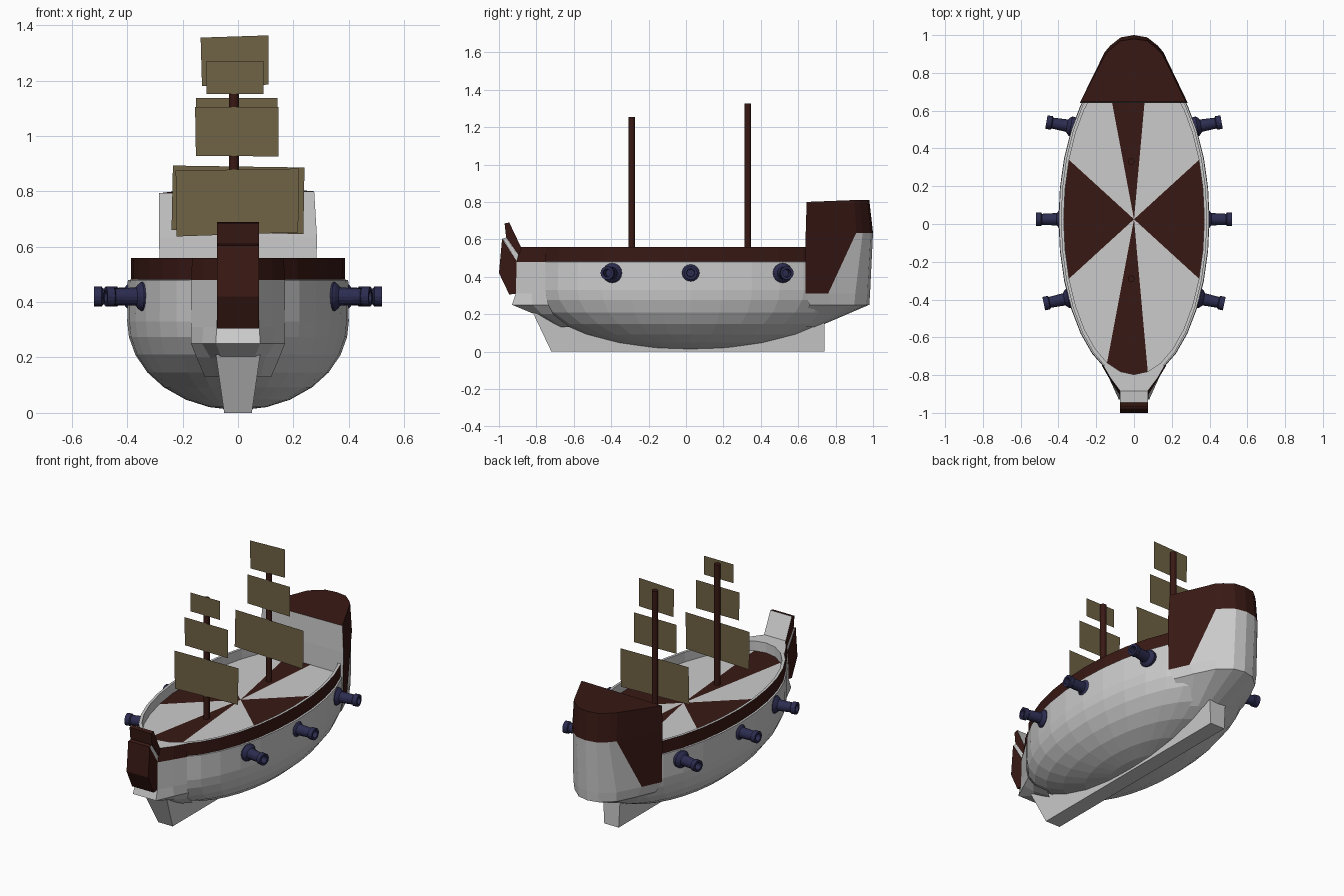
import bpy, bmesh
from math import sin, cos, pi, radians
from mathutils import Matrix, Vector

if "Cube" in bpy.data.objects:
    bpy.data.objects.remove(bpy.data.objects["Cube"])

def mat(name, rgb):
    m = bpy.data.materials.new(name)
    m.diffuse_color = (*rgb, 1)
    m.use_nodes = True
    m.node_tree.nodes["Principled BSDF"].inputs["Base Color"].default_value = m.diffuse_color
    return m

GREY = mat("plain_grey", (0.6, 0.6, 0.6))
BROWN = mat("brown_wood", (0.04, 0.0095, 0.007))
SAIL = mat("canvas", (0.16, 0.125, 0.06))
IRON = mat("blue_iron", (0.025, 0.025, 0.08))
CY, A, B, N = 0.025, 0.40, 0.855, 32   # hull ellipse: centre, half axes, sides

def make(name, verts, faces, idx=None, mats=(GREY, BROWN), fix=True):
    """Mesh object from points and faces, with a material index per face."""
    me = bpy.data.meshes.new(name)
    me.from_pydata([tuple(v) for v in verts], [], faces)
    for m in mats:
        me.materials.append(m)
    if idx:
        for p, i in zip(me.polygons, idx):
            p.material_index = i
    if fix:
        bm = bmesh.new()
        bm.from_mesh(me)
        bmesh.ops.recalc_face_normals(bm, faces=bm.faces)
        bm.to_mesh(me)
        bm.free()
    ob = bpy.data.objects.new(name, me)
    bpy.context.collection.objects.link(ob)
    return ob

def loft(name, rings, colour=lambda row, col: 0, cap0=None, cap1=None, **kw):
    """Skin closed rings of equal length; caps take a material index."""
    n = len(rings[0])
    faces, idx = [], []
    for r in range(len(rings) - 1):
        for c in range(n):
            d = (c + 1) % n
            faces.append((r*n + c, r*n + d, (r+1)*n + d, (r+1)*n + c))
            idx.append(colour(r, c))
    if cap0 is not None:
        faces.append(tuple(range(n))[::-1]); idx.append(cap0)
    if cap1 is not None:
        faces.append(tuple(range((len(rings)-1)*n, len(rings)*n))); idx.append(cap1)
    return make(name, [v for ring in rings for v in ring], faces, idx, **kw)

def ellipse(a, b, z):
    return [(a*cos(2*pi*i/N), CY + b*sin(2*pi*i/N), z) for i in range(N)]

def mirrored(half, z):
    """Half outline (x, y), mirrored across x = 0."""
    right = [(x, y, z) for x, y in half]
    return right + [(-x, y, z) for x, y in half[::-1] if x > 0]

def extrude(name, profile, w, brown_edges, sides):
    """(y, z) profile extruded across x."""
    return loft(name, [[(x, y, z) for y, z in profile] for x in (-w, w)],
                lambda r, c: int(c in brown_edges), sides, sides)

# hull: rounded belly, straight upper side
rings = []
for deg in (-88, -75, -62, -48, -35, -22, -10, 0):
    k = cos(radians(deg))
    rings.append(ellipse(A*k, B*k, 0.33 + 0.32*sin(radians(deg))))
rings.append(ellipse(A*0.995, B*0.995, 0.48))
rings.append(ellipse(.387, .848, .481))
loft("hull", rings, cap0=0, fix=False)

# bulwark: brown outside, grey inside
loft("bulwark", [ellipse(.372, .822, .49), ellipse(.372, .822, .56),
                 ellipse(.387, .848, .56), ellipse(.387, .848, .475)],
     lambda r, c: int(r == 2), fix=False)

# deck: fan with four brown wedges
brown = {30, 31, 0, 1, 14, 15, 16, 17, 7, 8, 9, 22, 23, 24}
make("deck", ellipse(.374, .825, .498) + [(0, CY, .498)],
     [(i, (i + 1) % N, N) for i in range(N)],
     [int(i in brown) for i in range(N)], fix=False)

# stern castle
stern = [mirrored(h, z) for z, h in (
    (.13, [(.13, .60), (.12, .64), (.085, .67), (.04, .69), (0, .70)]),
    (.25, [(.255, .66), (.205, .78), (.145, .90), (.07, .965), (0, .98)]),
    (.31, [(.28, .64), (.225, .76), (.15, .905), (.07, .97), (0, .984)]),
    (.635, [(.285, .64), (.155, .91), (.125, .945), (.07, .988), (0, 1.0)]),
    (.81, [(.285, .64), (.15, .90), (.12, .93), (.07, .97), (0, .98)]))]
stern[-1][0], stern[-1][-1] = (.275, .645, .80), (-.285, .645, .793)
loft("stern_castle", stern,
     lambda r, c: int((r >= 2 and c in (0, 7)) or (r == 3 and c < 8)), None, 1)

# bow neck: flares from the hull into the prow
bow = [mirrored([(0, -.80 + s), (.09, -.782 + s)] + h, z) for z, s, h in (
    (.13, .15, [(.12, -.62), (.08, -.66), (.04, -.68)]),
    (.20, .05, [(.15, -.71), (.10, -.77), (.06, -.81)]),
    (.25, 0, [(.17, -.735), (.13, -.82), (.08, -.93)]),
    (.31, 0, [(.17, -.75), (.125, -.825), (.077, -.91)]),
    (.48, 0, [(.17, -.75), (.125, -.825), (.075, -.905)]),
    (.56, 0, [(.165, -.745), (.125, -.815), (.072, -.885)]))]
loft("bow_neck", bow, lambda r, c: int(r == 4 and c in (2, 3, 5, 6)), None, 0)

# prow: lower block, grey stripe, leaning upper plank
extrude("prow_block", [(-.90, .31), (-.945, .305), (-1.0, .42), (-.983, .605), (-.90, .475)],
        .075, {0, 1, 2, 3, 4}, 1)
extrude("prow_stripe", [(-.90, .475), (-.98, .603), (-.962, .610), (-.885, .50)], .073, {1}, 0)
extrude("prow_plank", [(-.885, .50), (-.962, .612), (-.97, .685), (-.945, .69), (-.883, .56)],
        .075, {0, 1, 2}, 1)

# keel
keel = [[(-.05, y0, 0), (.05, y0, 0), (w, y1, z1), (-w, y1, z1)]
        for y0, y1, w, z1 in ((-.72, -.82, .08, .21), (.74, .74, .06, .19))]
loft("keel", keel, cap0=0, cap1=0)

# masts
for name, y, top in (("front_mast", -.29, 1.255), ("rear_mast", .33, 1.325)):
    loft(name, [[(-.015 + .018*cos(a*pi/6), y + .018*sin(a*pi/6), z) for a in range(12)]
                for z in (.49, top)], lambda r, c: 1, 1, 1)

# sails: flat, slightly uneven quads in front of each mast
sails = {
    "front_lower_sail": (-.31, [(-.225, .875), (.22, .882), (.217, .652), (-.222, .637)]),
    "front_middle_sail": (-.31, [(-.155, 1.104), (.147, 1.104), (.147, .926), (-.152, .928)]),
    "front_upper_sail": (-.31, [(-.113, 1.27), (.092, 1.27), (.092, 1.152), (-.113, 1.152)]),
    "rear_lower_sail": (.31, [(-.235, .893), (.24, .886), (.236, .645), (-.24, .66)]),
    "rear_middle_sail": (.31, [(-.152, 1.137), (.143, 1.137), (.143, .95), (-.152, .955)]),
    "rear_upper_sail": (.31, [(-.135, 1.355), (.11, 1.363), (.11, 1.185), (-.13, 1.18)])}
for name, (y, pts) in sails.items():
    make(name, [(x, y, z) for x, z in pts], [(3, 2, 1, 0)], mats=(SAIL,), fix=False)

# cannons: turned profile (distance, radius) with a hollow muzzle
barrel = [(-.03, .05), (.012, .053), (.022, .045), (.032, .033), (.11, .029),
          (.115, .036), (.143, .036), (.143, .022), (.08, .02)]
for side, s in (("right", 1), ("left", -1)):
    for i, (x, y, turn) in enumerate(((.338, -.392, -12), (.377, .025, 0), (.323, .515, 10))):
        ob = loft(f"{side}_cannon_{i + 1}",
                  [[(d, r*cos(a*pi/8), r*sin(a*pi/8)) for a in range(16)] for d, r in barrel],
                  cap0=0, cap1=0, mats=(IRON,))
        ang = radians(turn) if s > 0 else pi - radians(turn)
        ob.matrix_world = Matrix.Translation(Vector((s*x, y, .42))) @ Matrix.Rotation(ang, 4, 'Z')
